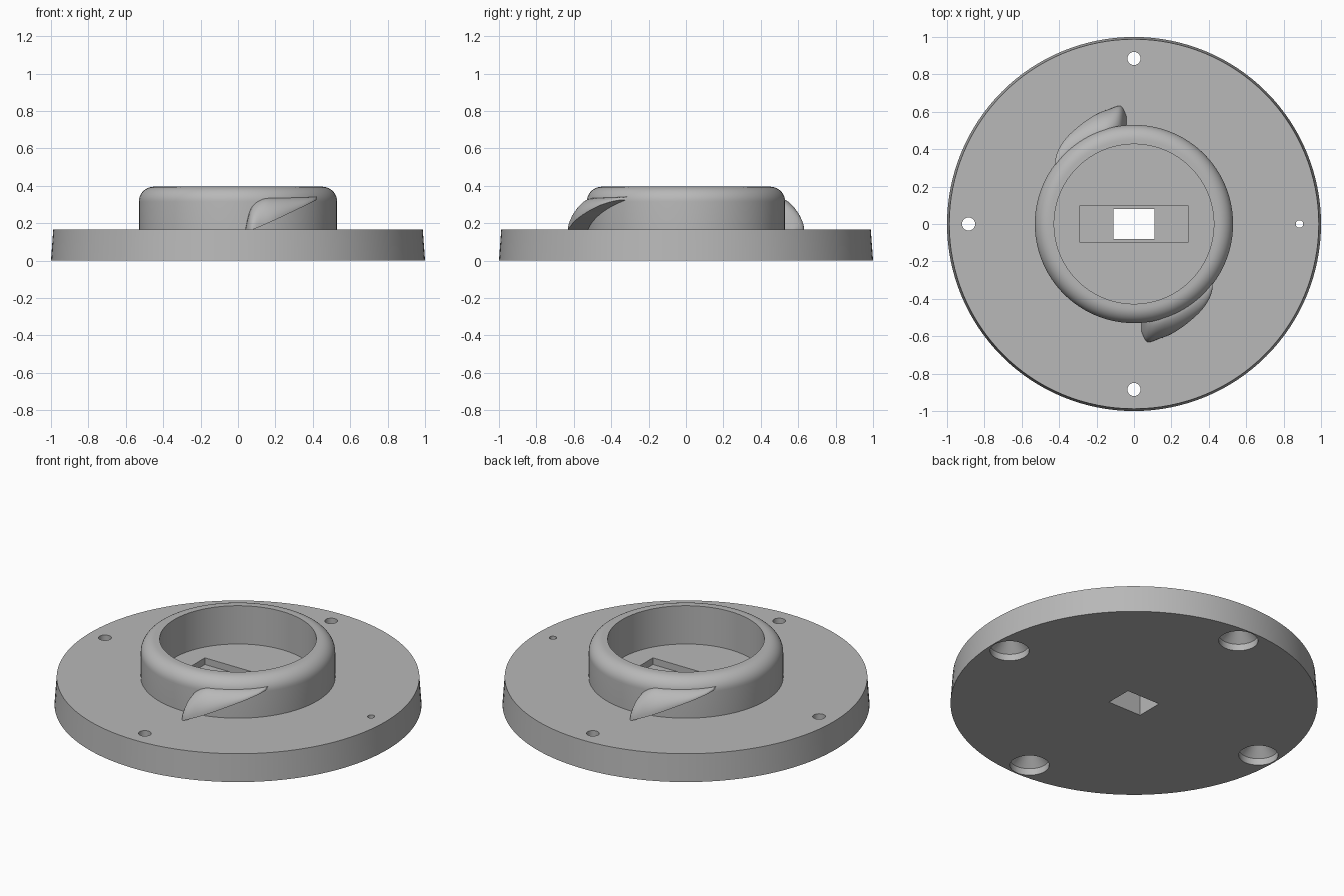
import bpy, bmesh
from math import sin, cos, pi, sqrt, radians
from mathutils import Vector, Matrix

if "Cube" in bpy.data.objects:
    bpy.data.objects.remove(bpy.data.objects["Cube"])

grey = bpy.data.materials.new("plain_grey")
grey.use_nodes = True
colour = (0.48, 0.48, 0.48, 1)
grey.diffuse_color = colour
grey.node_tree.nodes["Principled BSDF"].inputs["Base Color"].default_value = colour


def finish(name, bm):
    """Turn a bmesh into a grey object with outward normals."""
    bmesh.ops.remove_doubles(bm, verts=bm.verts, dist=1e-5)
    bmesh.ops.recalc_face_normals(bm, faces=bm.faces)
    mesh = bpy.data.meshes.new(name)
    bm.to_mesh(mesh)
    bm.free()
    mesh.materials.append(grey)
    obj = bpy.data.objects.new(name, mesh)
    bpy.context.collection.objects.link(obj)
    return obj


def smooth(obj, angle=30):
    bpy.ops.object.select_all(action='DESELECT')
    obj.select_set(True)
    bpy.context.view_layer.objects.active = obj
    bpy.ops.object.shade_smooth_by_angle(angle=radians(angle))


def lathe(name, profile, steps, closed=False):
    """Revolve (radius, height) points about z."""
    bm = bmesh.new()
    vs = [bm.verts.new((r, 0, z)) for r, z in profile]
    pairs = list(zip(vs, vs[1:])) + ([(vs[-1], vs[0])] if closed else [])
    edges = [bm.edges.new(p) for p in pairs]
    bmesh.ops.spin(bm, geom=vs + edges, cent=(0, 0, 0), axis=(0, 0, 1),
                   angle=2 * pi, steps=steps, use_merge=False)
    return finish(name, bm)


def box(name, width, depth, bottom, top):
    bm = bmesh.new()
    bmesh.ops.create_cube(bm, size=1)
    bmesh.ops.scale(bm, vec=(width, depth, top - bottom), verts=bm.verts)
    bmesh.ops.translate(bm, vec=(0, 0, (top + bottom) / 2), verts=bm.verts)
    return finish(name, bm)


def cut(obj, cutter):
    cutter.hide_render = True
    mod = obj.modifiers.new("cut", 'BOOLEAN')
    mod.operation, mod.solver, mod.object = 'DIFFERENCE', 'EXACT', cutter
    bpy.context.view_layer.objects.active = obj
    bpy.ops.object.modifier_apply(modifier=mod.name)
    bpy.data.objects.remove(cutter)


# Base plate with slightly tapered rim
TOP = 0.165
base = lathe("base_plate", [(0, 0), (1, 0), (0.988, TOP), (0, TOP)], 128)

# Countersunk screw holes, one of them narrower
for i in range(4):
    r = 0.02 if i == 0 else 0.035
    hole = lathe("screw_hole_cutter",
                 [(0, -0.1), (0.107, -0.1), (0.107, 0.04), (r, 0.145 - r), (r, 0.3), (0, 0.3)], 40)
    hole.location = (0.885 * cos(i * pi / 2), 0.885 * sin(i * pi / 2), 0)
    bpy.context.view_layer.update()
    cut(base, hole)

# Shallow pocket and through slot in the middle
cut(base, box("pocket_cutter", 0.58, 0.2, TOP - 0.04, 0.3))
cut(base, box("slot_cutter", 0.22, 0.16, -0.1, 0.3))
smooth(base)

# Raised collar with a rounded outer lip
lip = [(0.45 + 0.08 * cos(a * pi / 20), 0.315 + 0.08 * sin(a * pi / 20)) for a in range(11)]
collar = lathe("collar", [(0.427, TOP - 0.005), (0.53, TOP - 0.005)] + lip + [(0.427, 0.395)],
               96, closed=True)
smooth(collar)


# Locking ramps: stations of (x, outer y, rim height, crest height)
stations = [Vector(s) for s in (
    (0.04, -0.575, 0.163, 0.17), (0.07, -0.63, 0.163, 0.28), (0.13, -0.615, 0.187, 0.328),
    (0.2, -0.588, 0.218, 0.334), (0.28, -0.535, 0.256, 0.336), (0.36, -0.463, 0.294, 0.338),
    (0.405, -0.395, 0.316, 0.34), (0.42, -0.345, 0.325, 0.342))]


def resample(pts, n):
    """Smooth curve through the stations."""
    ext = [pts[0]] + pts + [pts[-1]]
    out = []
    for a, b, c, d in zip(ext, ext[1:], ext[2:], ext[3:]):
        for k in range(n):
            t = k / n
            out.append(b + (c - a) * (t / 2) + (a * 2 - b * 5 + c * 4 - d) * (t * t / 2)
                       + (b * 3 - a - c * 3 + d) * (t ** 3 / 2))
    return out + [pts[-1]]


def ramp(name, turn):
    bm = bmesh.new()
    rings = []
    for x, y_out, low, high in resample(stations, 4):
        y_ring = -sqrt(0.525 ** 2 - x * x)
        y_in = -sqrt(0.48 ** 2 - x * x)
        y_out = min(y_out, y_ring - 0.002)
        section = [(y_in, low)]
        for k in range(11):
            a = k * pi / 20
            section.append((y_ring + (y_out - y_ring) * cos(a) ** 1.2,
                            low + (high - low) * sin(a) ** 1.1))
        section.append((y_in, high))
        rings.append([bm.verts.new((x, y, z)) for y, z in section])
    n = len(rings[0])
    for p, q in zip(rings, rings[1:]):
        for j in range(n):
            bm.faces.new((p[j], p[(j + 1) % n], q[(j + 1) % n], q[j]))
    bm.faces.new(rings[0])
    bm.faces.new(rings[-1])
    bmesh.ops.transform(bm, matrix=Matrix.Rotation(turn, 4, 'Z'), verts=bm.verts)
    smooth(finish(name, bm), 40)


ramp("front_locking_ramp", 0)
ramp("back_locking_ramp", pi)
